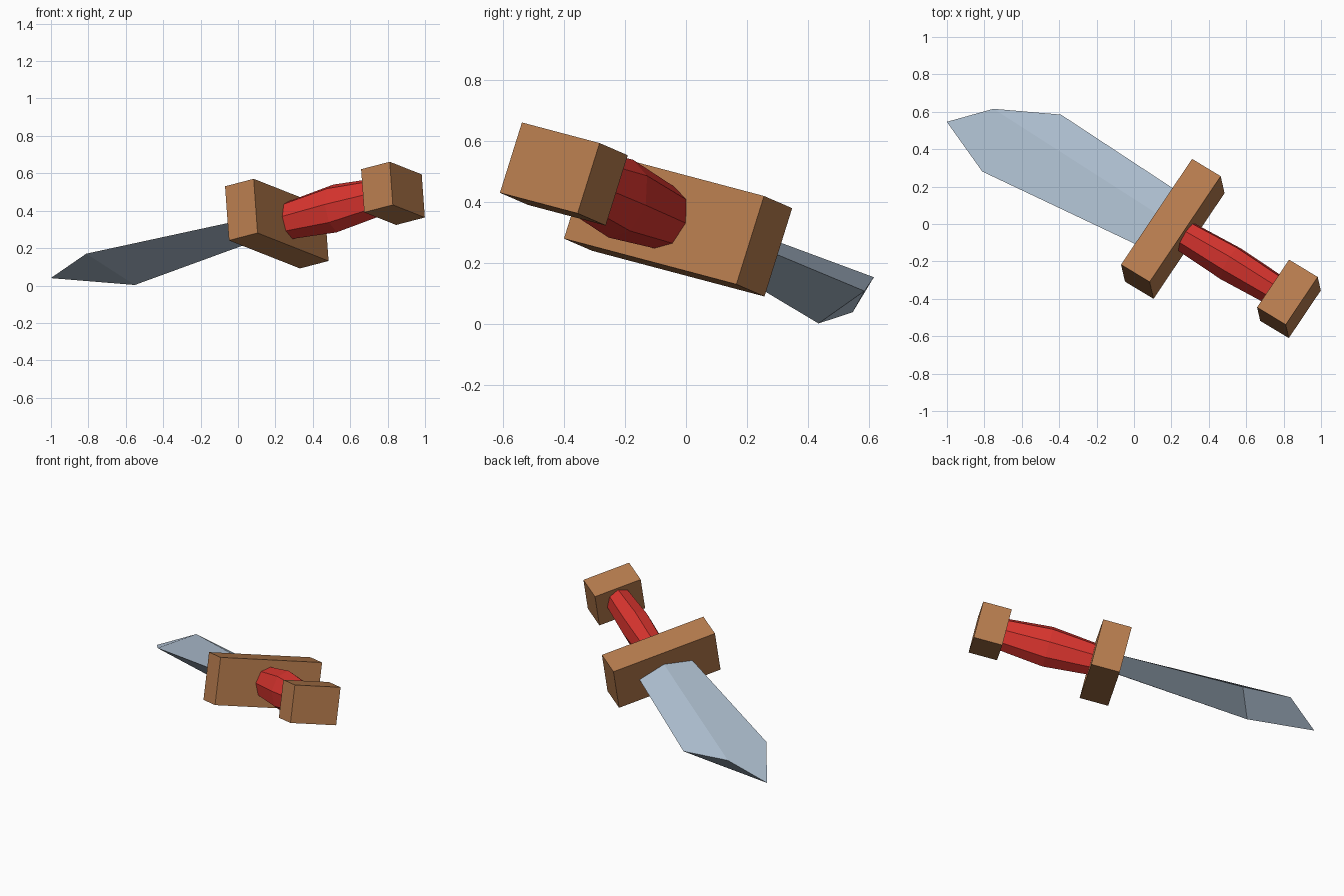
import bpy, bmesh, math
from mathutils import Matrix, Vector

if "Cube" in bpy.data.objects:
    bpy.data.objects.remove(bpy.data.objects["Cube"])

# Sword frame: local x = blade width, y = thickness, z = tip-to-pommel axis
W = Vector((0.545, 0.811, -0.215)).normalized()
N = Vector((-0.07, 0.296, 0.953))
N = (N - W * N.dot(W)).normalized()
A = W.cross(N)
FRAME = Matrix.Translation((0.2075, -0.026, 0.331)) @ Matrix((W, N, A)).transposed().to_4x4()


def material(name, rgb):
    m = bpy.data.materials.new(name)
    m.diffuse_color = (*rgb, 1)
    m.use_nodes = True
    m.node_tree.nodes["Principled BSDF"].inputs["Base Color"].default_value = m.diffuse_color
    return m


wood = material("brown wood", (0.47, 0.20, 0.075))
red = material("red grip", (0.70, 0.035, 0.028))
steel = material("blue grey steel", (0.43, 0.53, 0.64))


def add_object(name, bm, mat):
    bmesh.ops.recalc_face_normals(bm, faces=bm.faces[:])
    me = bpy.data.meshes.new(name)
    bm.to_mesh(me)
    bm.free()
    me.materials.append(mat)
    ob = bpy.data.objects.new(name, me)
    ob.matrix_world = FRAME
    bpy.context.collection.objects.link(ob)


def box(name, z, size):
    bm = bmesh.new()
    bmesh.ops.create_cube(bm, size=1, matrix=Matrix.Translation((0, 0, z)) @ Matrix.Diagonal((*size, 1)))
    add_object(name, bm, wood)


# Guard and pommel blocks
box("guard", 0, (0.697, 0.304, 0.183))
box("pommel", 0.743, (0.314, 0.242, 0.183))

# Grip: oval octagon, swelling in the middle
bm = bmesh.new()
rings = []
for z, rx, ry in ((0.085, 0.087, 0.106), (0.3725, 0.101, 0.134), (0.66, 0.087, 0.106)):
    rings.append([bm.verts.new((rx * math.cos(i * math.pi / 4), ry * math.sin(i * math.pi / 4), z))
                  for i in range(8)])
for lo, hi in zip(rings, rings[1:]):
    for i in range(8):
        j = (i + 1) % 8
        bm.faces.new((lo[i], lo[j], hi[j], hi[i]))
bm.faces.new(rings[0])
bm.faces.new(rings[-1])
add_object("grip", bm, red)

# Blade: flaring diamond section with an obliquely cut point
bm = bmesh.new()
base = [bm.verts.new(p) for p in ((0.187, 0.01, -0.08), (0.013, 0.059, -0.08),
                                  (-0.174, 0.005, -0.08), (0.01, -0.055, -0.08))]
right, top, left, under = [bm.verts.new(p) for p in (
    (0.217, 0.012, -0.856), (0.036, 0.089, -1.163), (-0.272, 0.008, -1.041), (0.03, -0.123, -0.938))]
tip = bm.verts.new((-0.132, -0.024, -1.362))
bm.faces.new((base[0], base[1], top, right))
bm.faces.new((base[1], base[2], left, tip, top))
bm.faces.new((base[2], base[3], under, left))
bm.faces.new((base[3], base[0], right, under))
bm.faces.new((right, top, tip, under))
bm.faces.new((left, under, tip))
bm.faces.new(base)
add_object("blade", bm, steel)
